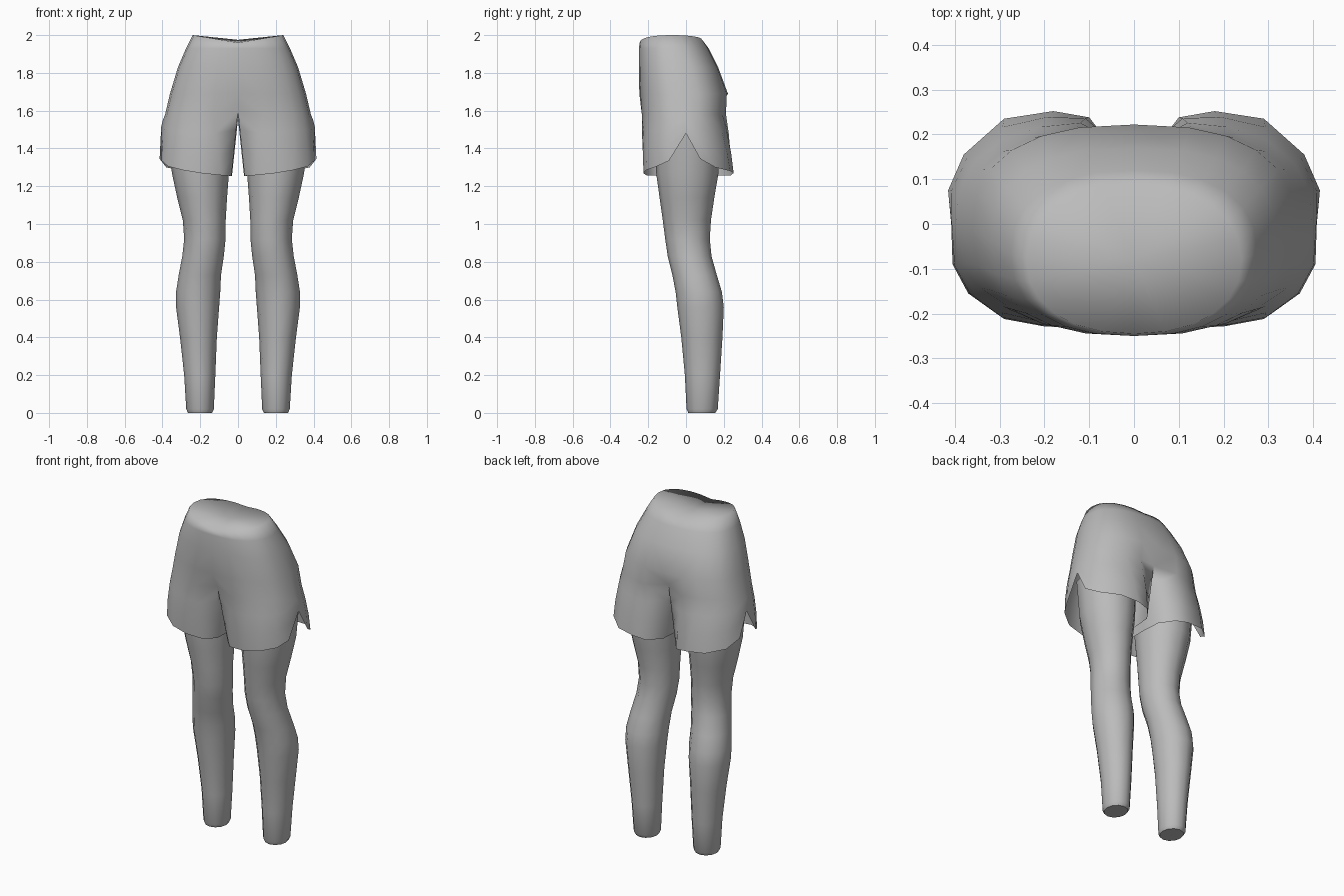
import bpy, bmesh, math

cube = bpy.data.objects.get("Cube")
if cube:
    bpy.data.objects.remove(cube, do_unlink=True)

grey = bpy.data.materials.new("plain grey")
grey.use_nodes = True
grey.diffuse_color = (0.5, 0.5, 0.5, 1)
grey.node_tree.nodes["Principled BSDF"].inputs["Base Color"].default_value = (0.5, 0.5, 0.5, 1)


def power(v, p):
    return math.copysign(abs(v) ** p, v)


def bridge(bm, a, b, closed):
    n = len(a)
    for i in range(n if closed else n - 1):
        k = (i + 1) % n
        bm.faces.new((a[i], a[k], b[k], b[i]))


def finish(bm, name):
    bmesh.ops.recalc_face_normals(bm, faces=bm.faces)
    mesh = bpy.data.meshes.new(name)
    bm.to_mesh(mesh)
    bm.free()
    for p in mesh.polygons:
        p.use_smooth = True
    mesh.materials.append(grey)
    obj = bpy.data.objects.new(name, mesh)
    bpy.context.collection.objects.link(obj)
    mirror = obj.modifiers.new("mirror", "MIRROR")
    mirror.use_clip = True
    mirror.merge_threshold = 0.002
    return obj


# Shorts: left half, columns run from front centre round the side to back centre
COLS = 12
bm = bmesh.new()


def half_ring(z, w, front, back, p=0.8):
    mid, depth = (front + back) / 2, (back - front) / 2
    ring = []
    for j in range(COLS + 1):
        t = math.pi * j / COLS
        x = 0 if j in (0, COLS) else w * power(math.sin(t), p)
        ring.append([x, mid - depth * power(math.cos(t), p), z])
    return ring


rim = half_ring(2.0, 0.24, -0.245, 0.085, 0.9)
for j, co in enumerate(rim):
    low = 1.96 if j < COLS / 2 else 1.975
    co[2] = low + (2.0 - low) * co[0] / 0.24
crotch = half_ring(1.58, 0.386, -0.24, 0.218)
crotch[0][1:] = (-0.20, 1.60)
crotch[-1][1:] = (0.17, 1.60)
rings = [rim, half_ring(1.93, 0.275, -0.25, 0.12, 0.85), half_ring(1.83, 0.318, -0.25, 0.17),
         half_ring(1.69, 0.36, -0.247, 0.222), crotch]
rows = [[bm.verts.new(c) for c in r] for r in rings]
for a, b in zip(rows, rows[1:]):
    bridge(bm, a, b, False)

# Saddle-shaped waist top
centre = bm.verts.new((0, -0.08, 1.967))
for a, b in zip(rows[0], rows[0][1:]):
    bm.faces.new((centre, a, b))

# Shorts leg: closed rings blending from the crotch to a notched, flared hem
hem = [(.035, -.15, 1.255), (.09, -.21, 1.258), (.19, -.225, 1.268), (.29, -.212, 1.285),
       (.37, -.155, 1.305), (.405, -.09, 1.335), (.408, 0, 1.48), (.415, .075, 1.345),
       (.38, .155, 1.30), (.29, .235, 1.28), (.18, .252, 1.27), (.10, .238, 1.258),
       (.04, .16, 1.255), (.032, .05, 1.255), (.032, -.05, 1.255)]
top = rows[-1] + [bm.verts.new((0, 0.06, 1.555)), bm.verts.new((0, -0.07, 1.555))]
start = [v.co.copy() for v in top]
for f in (0.3, 0.65, 1.0):
    swell = 1 + 0.035 * math.sin(math.pi * f)
    ring = []
    for j, (s, e) in enumerate(zip(start, hem)):
        x, y, z = (s[i] + (e[i] - s[i]) * f for i in range(3))
        if 0 < j < COLS:
            x, y = 0.2 + (x - 0.2) * swell, y * swell
        ring.append(bm.verts.new((x, y, z)))
    bridge(bm, top, ring, True)
    top = ring
finish(bm, "shorts")

# Legs: height, inner x, outer x, front y, back y
LEG = [(0, .137, .265, .012, .155), (.02, .128, .274, .003, .168), (.2, .12, .285, -.006, .18),
       (.4, .112, .307, -.025, .193), (.56, .10, .328, -.046, .2), (.64, .094, .328, -.055, .19),
       (.73, .09, .314, -.072, .163), (.83, .075, .295, -.097, .135), (.92, .066, .285, -.11, .126),
       (1.02, .065, .292, -.123, .132), (1.14, .058, .322, -.14, .15), (1.27, .048, .35, -.158, .172),
       (1.48, .04, .37, -.165, .18)]
SIDES = 12
bm = bmesh.new()
previous = None
for z, x0, x1, y0, y1 in LEG:
    ring = []
    for i in range(SIDES):
        t = 2 * math.pi * i / SIDES
        ring.append(bm.verts.new(((x0 + x1) / 2 + (x1 - x0) / 2 * math.sin(t),
                                  (y0 + y1) / 2 - (y1 - y0) / 2 * math.cos(t), z)))
    if previous:
        bridge(bm, previous, ring, True)
    else:
        bm.faces.new(ring)
    previous = ring
legs = finish(bm, "legs")
bpy.context.view_layer.objects.active = legs
legs.select_set(True)
bpy.ops.object.shade_smooth_by_angle(angle=math.radians(50))
